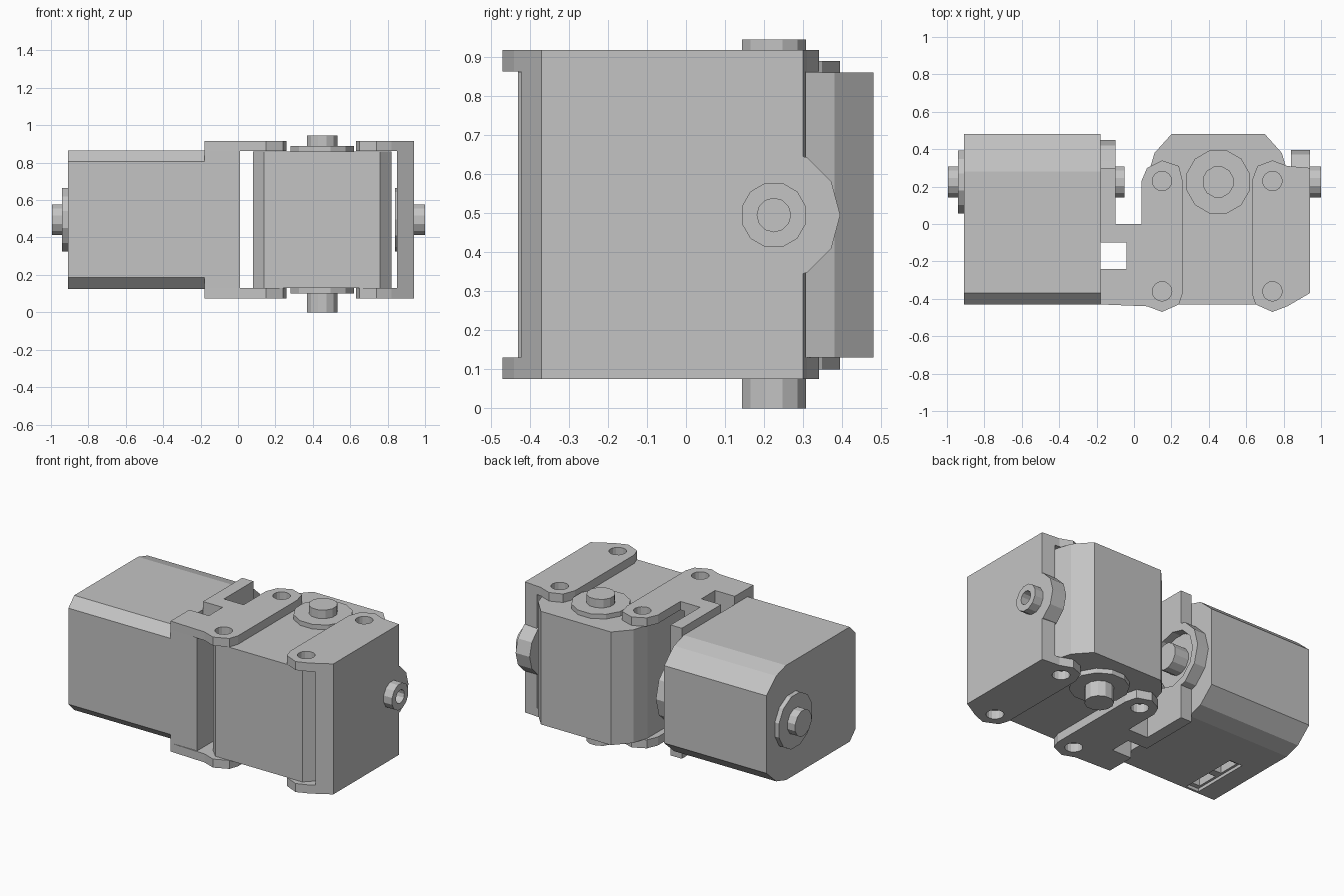
import bpy, bmesh, math
from mathutils import Matrix, Vector

cube = bpy.data.objects.get("Cube")
if cube:
    bpy.data.objects.remove(cube, do_unlink=True)

grey = bpy.data.materials.new("plain_grey")
grey.use_nodes = True
grey.diffuse_color = (0.55, 0.55, 0.55, 1)
grey.node_tree.nodes["Principled BSDF"].inputs["Base Color"].default_value = grey.diffuse_color


def finish(name, bm):
    bmesh.ops.recalc_face_normals(bm, faces=bm.faces)
    mesh = bpy.data.meshes.new(name)
    bm.to_mesh(mesh)
    bm.free()
    mesh.materials.append(grey)
    ob = bpy.data.objects.new(name, mesh)
    bpy.context.collection.objects.link(ob)
    return ob


def prism(name, outline, z0, z1):
    """Extrude an xy outline between two heights."""
    bm = bmesh.new()
    face = bm.faces.new([bm.verts.new((x, y, z0)) for x, y in outline])
    top = bmesh.ops.extrude_face_region(bm, geom=[face])["geom"]
    verts = [v for v in top if isinstance(v, bmesh.types.BMVert)]
    bmesh.ops.translate(bm, verts=verts, vec=(0, 0, z1 - z0))
    return finish(name, bm)


def disc(name, a, b, radius, sides=12, turn=0.0):
    """Cylinder from point a to point b."""
    a, b = Vector(a), Vector(b)
    axis = b - a
    rot = axis.to_track_quat("Z", "Y").to_matrix().to_4x4()
    mat = Matrix.Translation((a + b) / 2) @ rot @ Matrix.Rotation(turn, 4, "Z")
    bm = bmesh.new()
    bmesh.ops.create_cone(bm, cap_ends=True, segments=sides, radius1=radius,
                          radius2=radius, depth=axis.length, matrix=mat)
    return finish(name, bm)


def box(name, lo, hi):
    return prism(name, [(lo[0], lo[1]), (hi[0], lo[1]), (hi[0], hi[1]), (lo[0], hi[1])], lo[2], hi[2])


def combine(ob, others, operation):
    """Apply booleans in turn and remove the helper solids."""
    for other in others:
        mod = ob.modifiers.new("combine", "BOOLEAN")
        mod.operation, mod.solver, mod.object = operation, "EXACT", other
        bpy.context.view_layer.update()
        graph = bpy.context.evaluated_depsgraph_get()
        mesh = bpy.data.meshes.new_from_object(ob.evaluated_get(graph))
        ob.modifiers.clear()
        ob.data = mesh
        bpy.data.objects.remove(other, do_unlink=True)
    return ob


def mirrored(half):
    return half + [(-x, y) for x, y in reversed(half)]


AXIS_Y = 0.225
TURN = math.pi / 12


def servo(prefix, matrix):
    """Motor with horns, output axis along local z, body from z = 0 up."""
    half = [(0.31, -0.43), (0.37, -0.37), (0.37, 0.28), (0.34, 0.38), (0.25, 0.48)]
    body = prism(prefix + "_motor_body", mirrored(half), 0, 0.73)
    # Socket: shallow frame with two deeper pockets
    cuts = [box("cut", (-0.4, -0.355, 0.51), (-0.35, 0.035, 0.6))]
    for y in (-0.325, -0.135):
        cuts.append(box("cut", (-0.4, y, 0.525), (-0.29, y + 0.14, 0.585)))
    combine(body, cuts, "DIFFERENCE")
    parts = [body]
    for name, z0, z1, r in (("top_horn", 0.73, 0.76, 0.175), ("top_boss", 0.76, 0.815, 0.085),
                            ("bottom_horn", -0.03, 0, 0.175), ("bottom_boss", -0.13, -0.03, 0.085)):
        parts.append(disc(prefix + "_" + name, (0, AXIS_Y, z0), (0, AXIS_Y, z1), r, 12, TURN))
    for part in parts:
        part.data.transform(matrix)


# Two motors, one upright and one lying on its side
servo("upright", Matrix.Translation((0.45, 0, 0.13)))
servo("lying", Matrix.Translation((-0.18, 0, 0.495)) @ Matrix.Rotation(-math.pi / 2, 4, "Y"))

Z0, Z1, T = 0.075, 0.917, 0.055


def bracket(name, plate, wall, hub, hole_x, bores):
    """Clevis of two plates, a wall and a hub, with screw holes."""
    ob = prism(name, wall, Z0, Z1)
    combine(ob, [prism("plate", plate, Z0, Z0 + T), prism("plate", plate, Z1 - T, Z1)] + hub, "UNION")
    cuts = list(bores)
    for y in (0.23, -0.36):
        for z in (Z0, Z1):
            cuts.append(disc("cut", (hole_x, y, z - 0.08), (hole_x, y, z + 0.08), 0.052, 16))
    return combine(ob, cuts, "DIFFERENCE")


def x_disc(x0, x1, radius, turn=0.0):
    return disc("round", (x0, AXIS_Y, 0.495), (x1, AXIS_Y, 0.495), radius, 12, turn)


# Stepped bracket joining the two motors
outer = [(-0.10, 0), (-0.10, 0.30), (-0.18, 0.30), (-0.18, -0.10),
         (-0.04, -0.10), (-0.04, -0.24), (-0.18, -0.24), (-0.18, -0.43)]
arm = [(0.07, -0.44), (0.15, -0.47), (0.24, -0.43), (0.26, -0.37), (0.26, 0.23),
       (0.24, 0.31), (0.15, 0.34), (0.07, 0.30), (0.04, 0.23), (0.04, 0)]
bracket("joining_bracket", arm + outer, [(0.01, -0.43), (0.01, 0)] + outer,
        [x_disc(-0.18, -0.10, 0.225)], 0.15, [x_disc(-0.25, -0.05, 0.178)])

# End bracket with a hollow hub
end_plate = [(0.63, -0.37), (0.65, -0.43), (0.74, -0.47), (0.82, -0.44), (0.94, -0.37),
             (0.94, 0.30), (0.82, 0.31), (0.74, 0.34), (0.66, 0.31), (0.63, 0.23)]
end_wall = [(0.85, -0.4225), (0.94, -0.37), (0.94, 0.30), (0.85, 0.3075)]
bracket("end_bracket", end_plate, end_wall,
        [x_disc(0.84, 0.94, 0.17), x_disc(0.90, 1.0, 0.085, TURN)],
        0.74, [x_disc(0.88, 1.05, 0.043)])
